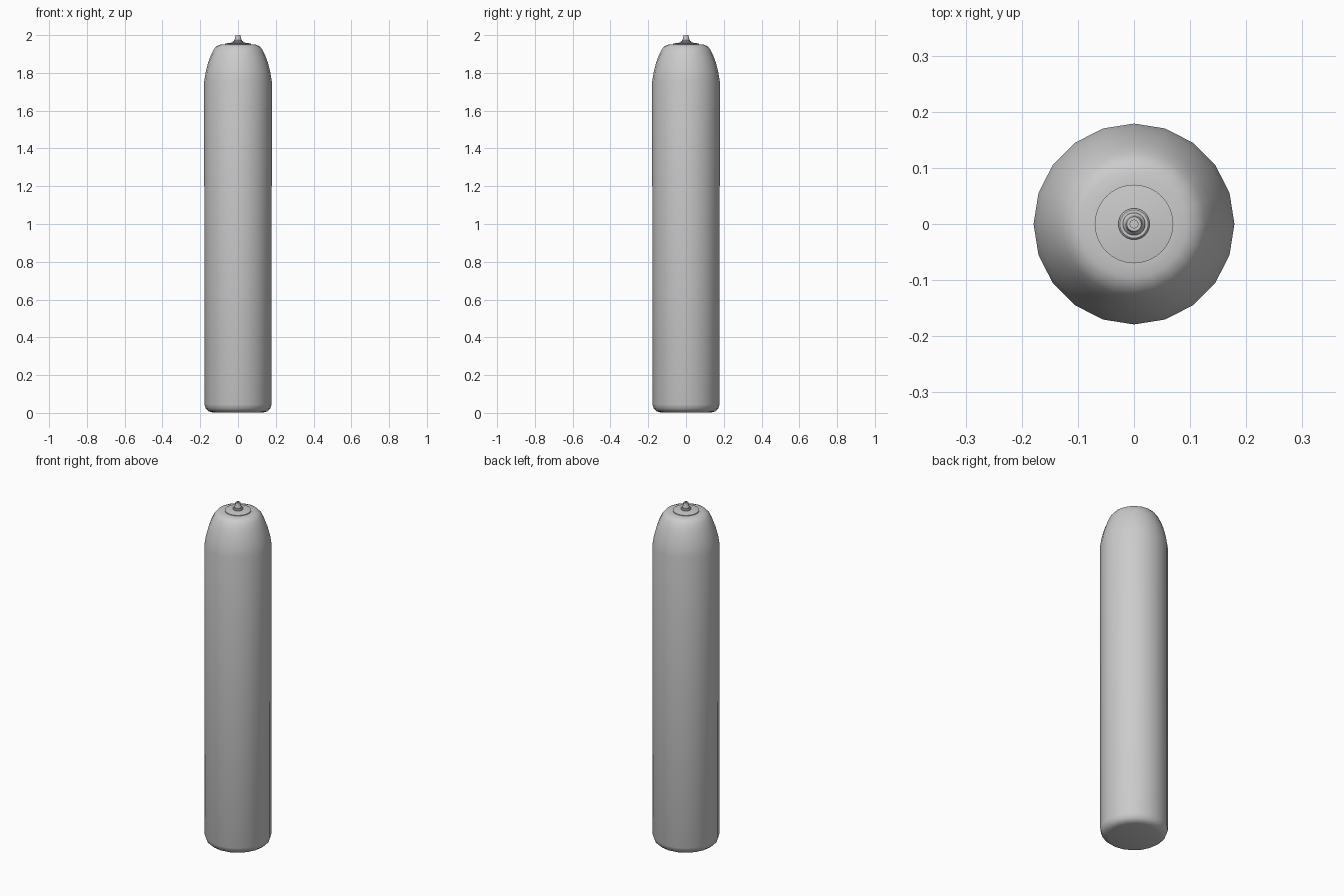
import bpy, bmesh
from math import sin, cos, pi

if "Cube" in bpy.data.objects:
    bpy.data.objects.remove(bpy.data.objects["Cube"])


def lathe(name, profile, sides, angle):
    """Spin an (r, z) profile around z; r = 0 closes the end at a pole."""
    bm = bmesh.new()
    rings = []
    for r, z in profile:
        if r == 0:
            rings.append([bm.verts.new((0, 0, z))] * sides)
        else:
            rings.append([bm.verts.new((r * cos(2 * pi * i / sides), r * sin(2 * pi * i / sides), z))
                          for i in range(sides)])
    for a, b in zip(rings, rings[1:]):
        for i in range(sides):
            j = (i + 1) % sides
            bm.faces.new(list(dict.fromkeys((a[i], a[j], b[j], b[i]))))
    bmesh.ops.recalc_face_normals(bm, faces=bm.faces)
    mesh = bpy.data.meshes.new(name)
    bm.to_mesh(mesh)
    bm.free()
    ob = bpy.data.objects.new(name, mesh)
    bpy.context.collection.objects.link(ob)
    bpy.ops.object.select_all(action='DESELECT')
    ob.select_set(True)
    bpy.context.view_layer.objects.active = ob
    bpy.ops.object.shade_smooth_by_angle(angle=angle)
    return ob


# Tall tank with rounded foot and domed shoulder
lathe("tank_body", [
    (0, 0.003), (0.135, 0.003), (0.155, 0.008), (0.170, 0.021), (0.178, 0.045),
    (0.179, 1.755), (0.171, 1.805), (0.158, 1.855), (0.143, 1.895), (0.128, 1.925),
    (0.113, 1.942), (0.095, 1.949), (0.07, 1.951), (0, 1.951)], 20, pi / 3)

# Thin raised disc on the crown
lathe("crown_disc", [
    (0, 1.948), (0.07, 1.948), (0.07, 1.955), (0.03, 1.961), (0, 1.961)], 32, pi / 6)

# Stepped valve collar
lathe("valve_collar", [
    (0, 1.957), (0.028, 1.957), (0.028, 1.967), (0.025, 1.970), (0, 1.970)], 32, pi / 6)

# Tapered nozzle with a small bore
lathe("valve_nozzle", [
    (0, 1.966), (0.020, 1.966), (0.020, 1.975), (0.016, 1.980), (0.013, 2.0),
    (0.007, 2.0), (0.007, 1.985), (0, 1.985)], 32, pi / 6)
